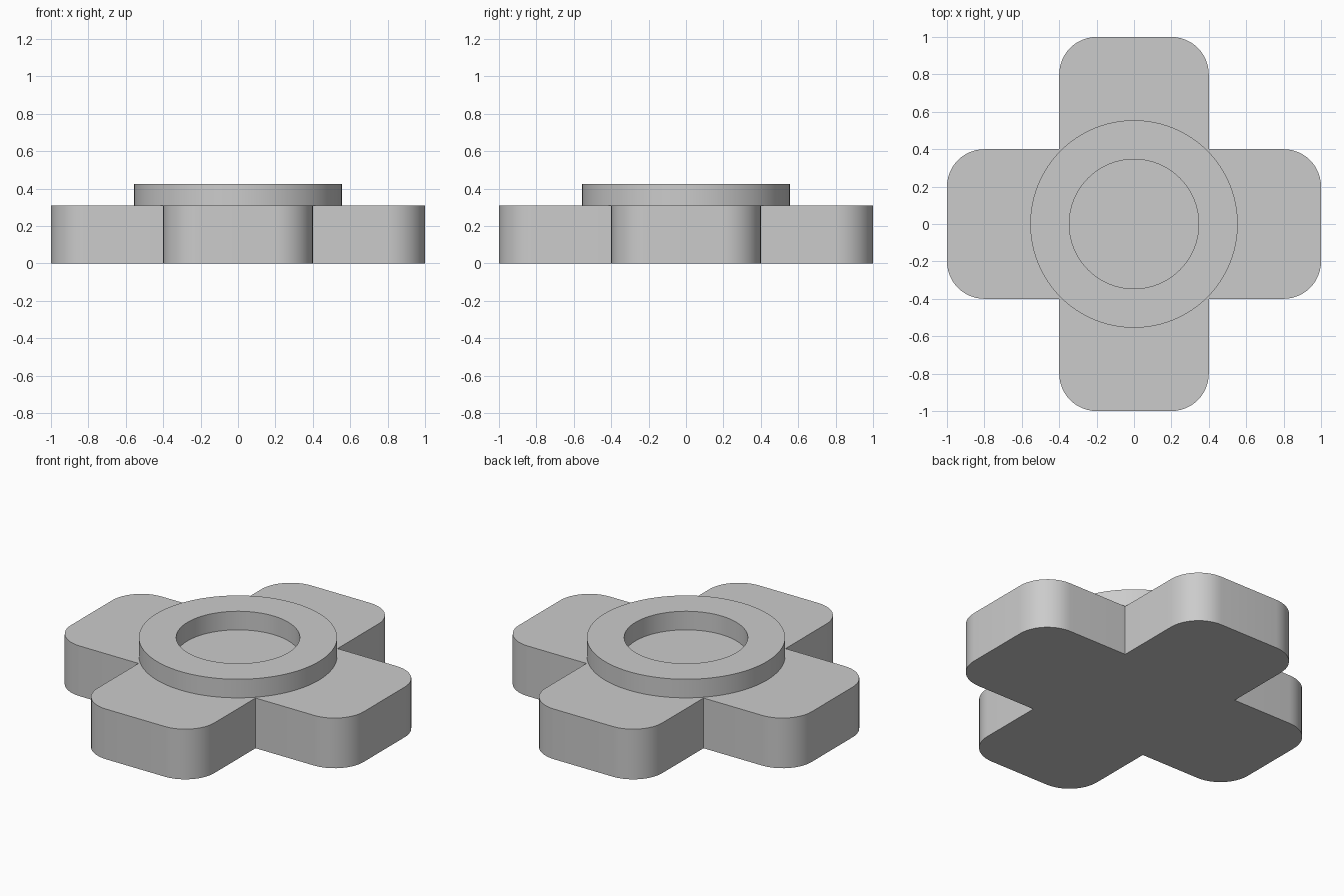
import bpy, bmesh, math
from mathutils import Matrix, Vector

cube = bpy.data.objects.get("Cube")
if cube:
    bpy.data.objects.remove(cube, do_unlink=True)

ARM, HALF, FILLET = 1.0, 0.4, 0.2       # arm reach, half width, corner radius
BASE_TOP, RING_TOP = 0.31, 0.425
OUTER, INNER, SIDES = 0.555, 0.346, 96

grey = bpy.data.materials.new("light_grey")
grey.use_nodes = True
grey.diffuse_color = (0.6, 0.6, 0.6, 1)
grey.node_tree.nodes["Principled BSDF"].inputs["Base Color"].default_value = (0.6, 0.6, 0.6, 1)


def finish(bm, name):
    bmesh.ops.recalc_face_normals(bm, faces=bm.faces)
    mesh = bpy.data.meshes.new(name)
    bm.to_mesh(mesh)
    bm.free()
    mesh.materials.append(grey)
    obj = bpy.data.objects.new(name, mesh)
    bpy.context.collection.objects.link(obj)
    bpy.ops.object.select_all(action='DESELECT')
    obj.select_set(True)
    bpy.context.view_layer.objects.active = obj
    bpy.ops.object.shade_smooth_by_angle(angle=math.radians(30))
    return obj


# Cross base: one rounded arm outline repeated every quarter turn, then extruded
def corner(sign, start, steps=12):
    centre = Vector((ARM - FILLET, sign * (HALF - FILLET), 0))
    for i in range(steps + 1):
        a = start + math.pi / 2 * i / steps
        yield centre + FILLET * Vector((math.cos(a), math.sin(a), 0))


arm = [Vector((HALF, -HALF, 0)), *corner(-1, -math.pi / 2), *corner(1, 0)]
bm = bmesh.new()
outline = []
for quarter in range(4):
    turn = Matrix.Rotation(quarter * math.pi / 2, 3, 'Z')
    outline += [bm.verts.new(turn @ p) for p in arm]
bottom = bm.faces.new(outline)
top = bmesh.ops.extrude_face_region(bm, geom=[bottom], use_keep_orig=True)
bmesh.ops.translate(bm, vec=(0, 0, BASE_TOP),
                    verts=[v for v in top["geom"] if isinstance(v, bmesh.types.BMVert)])
finish(bm, "cross_base")

# Raised ring: rectangular section swept round the axis, seated slightly in the base
low = BASE_TOP - 0.01
section = [(INNER, low), (OUTER, low), (OUTER, RING_TOP), (INNER, RING_TOP)]
bm = bmesh.new()
loops = []
for i in range(SIDES):
    a = 2 * math.pi * i / SIDES
    loops.append([bm.verts.new((r * math.cos(a), r * math.sin(a), z)) for r, z in section])
for i in range(SIDES):
    here, there = loops[i - 1], loops[i]
    for k in range(4):
        bm.faces.new((here[k - 1], here[k], there[k], there[k - 1]))
finish(bm, "raised_ring")
